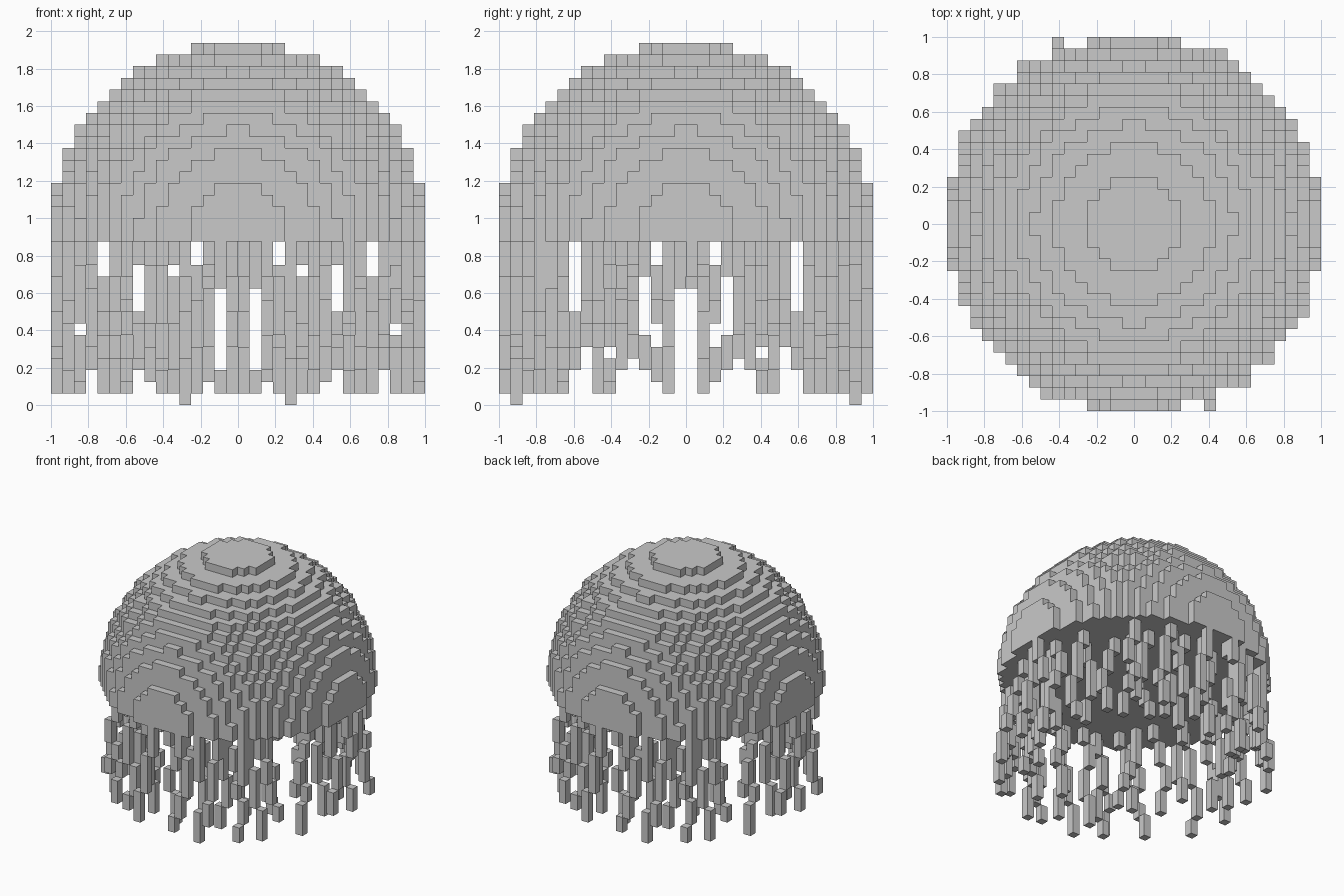
import bpy, bmesh, math, random
from mathutils import Matrix, Vector

if "Cube" in bpy.data.objects:
    bpy.data.objects.remove(bpy.data.objects["Cube"])

random.seed(11)
CELL = 1 / 16        # edge of one block
RADIUS = 16          # dome radius in blocks
MID = 15             # dome centre height in blocks
RIM = 14             # underside height in blocks

grey = bpy.data.materials.new("soft_grey")
grey.use_nodes = True
colour = (0.585, 0.585, 0.585, 1)
grey.diffuse_color = colour
grey.node_tree.nodes["Principled BSDF"].inputs["Base Color"].default_value = colour


def finish(name, bm):
    mesh = bpy.data.meshes.new(name)
    bm.to_mesh(mesh)
    bm.free()
    mesh.materials.append(grey)
    obj = bpy.data.objects.new(name, mesh)
    bpy.context.collection.objects.link(obj)


def add_block_faces(bm, cells):
    """Only the outer faces of a set of unit blocks."""
    for cell in cells:
        centre = Vector(cell) + Vector((0.5, 0.5, 0.5))
        for axis in range(3):
            for sign in (-1, 1):
                n = Vector((0, 0, 0))
                n[axis] = sign
                near = tuple(int(c + d) for c, d in zip(cell, n))
                if near in cells:
                    continue
                u = Vector((n.y, n.z, n.x)) / 2
                v = n.cross(u)
                mid = centre + n / 2
                corners = (mid - u - v, mid + u - v, mid + u + v, mid - u + v)
                bm.faces.new([bm.verts.new(c * CELL) for c in corners])


def add_bar(bm, x, y, low, high):
    size = Matrix.Diagonal((CELL, CELL, (high - low) * CELL, 1))
    place = Matrix.Translation(Vector((x + 0.5, y + 0.5, (low + high) / 2)) * CELL)
    bmesh.ops.create_cube(bm, size=1, matrix=place @ size)


def reach(x, y):
    return math.hypot(x + .5, y + .5)


# Stepped dome with a flat underside
span = range(-RADIUS, RADIUS)
dome_cells = {
    (x, y, z) for x in span for y in span for z in range(RIM, MID + RADIUS)
    if reach(x, y) ** 2 + (z + .5 - MID) ** 2 < RADIUS ** 2}
dome = bmesh.new()
add_block_faces(dome, dome_cells)
bmesh.ops.remove_doubles(dome, verts=dome.verts, dist=CELL / 50)
finish("bell_dome", dome)

# Tentacles: short bars that step sideways, grown from tip to dome in opposite pairs
tentacles = bmesh.new()


def add_pair(x, y, tip):
    low = tip
    while low < RIM:
        high = low + random.choice((2, 3, 3, 4, 5))
        if RIM - high < 2:
            high = RIM
        add_bar(tentacles, x, y, low, high)
        add_bar(tentacles, -x - 1, -y - 1, low, high)
        low = high
        steps = [(x + a, y + b) for a, b in ((1, 0), (-1, 0), (0, 1), (0, -1))]
        x, y = random.choice([s for s in steps if 9 < reach(*s) < RADIUS])


# Outer tentacles by the cell and height of each tip
for tip in ((4, -15, 0), (6, -16, 3), (9, -14, 1), (11, -12, 1), (1, -16, 1),
            (-4, -16, 1), (-7, -14, 1), (-8, -15, 2), (-11, -11, 1), (14, -8, 1),
            (2, -15, 5), (14, 6, 1), (15, -3, 2), (15, 1, 1), (12, -10, 3)):
    add_pair(*tip)

# Inner tentacles spread round a ring
INNER = 13
for i in range(INNER):
    angle = math.pi * (i + .5) / INNER
    r = (13.4, 11.2, 12.6)[i % 3]
    add_pair(math.floor(r * math.cos(angle)), math.floor(r * math.sin(angle)),
             random.choice((1, 1, 2, 2, 3, 4)))
finish("tentacles", tentacles)
